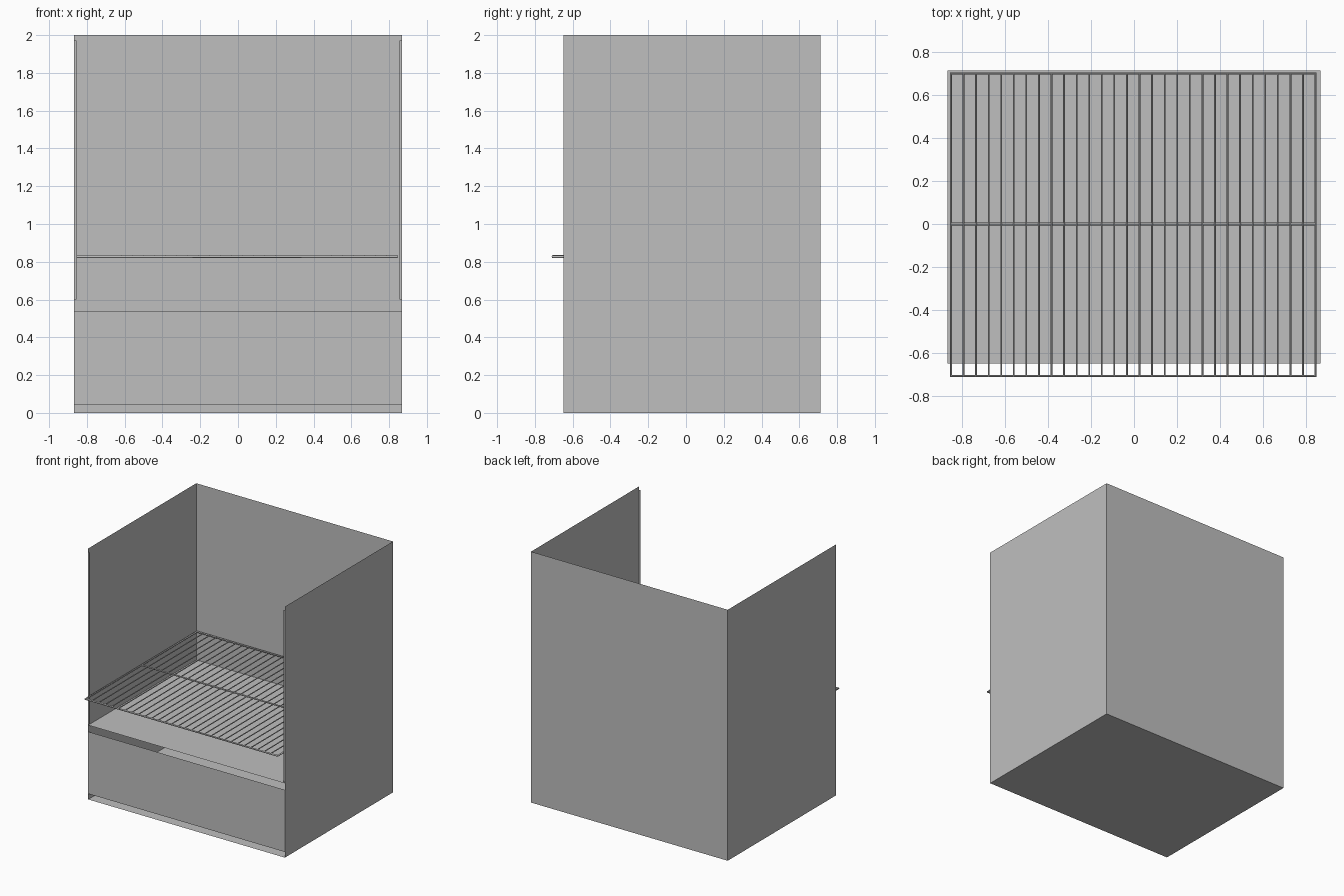
import bpy, math
from mathutils import Vector

if "Cube" in bpy.data.objects:
    bpy.data.objects.remove(bpy.data.objects["Cube"])

steel = bpy.data.materials.new("grey_steel")
steel.diffuse_color = (0.52, 0.52, 0.52, 1)
steel.use_nodes = True
steel.node_tree.nodes["Principled BSDF"].inputs["Base Color"].default_value = steel.diffuse_color

W, FRONT, BACK, TOP = 0.867, -0.648, 0.713, 2.0


def sheet(name, profile, extrude):
    """Folded sheet metal: an open profile swept along a vector."""
    e = Vector(extrude)
    n = len(profile)
    verts = [Vector(p) for p in profile] + [Vector(p) + e for p in profile]
    faces = [(i, i + 1, n + i + 1, n + i) for i in range(n - 1)]
    mesh = bpy.data.meshes.new(name)
    mesh.from_pydata(verts, [], faces)
    obj = bpy.data.objects.new(name, mesh)
    bpy.context.collection.objects.link(obj)
    mesh.materials.append(steel)
    return obj


def wires(name, paths, radius, cyclic=False):
    """Round wires following straight paths, converted to one mesh."""
    cu = bpy.data.curves.new(name, 'CURVE')
    cu.dimensions = '3D'
    cu.bevel_depth = radius
    cu.bevel_resolution = 2
    cu.use_fill_caps = True
    for path in paths:
        sp = cu.splines.new('POLY')
        sp.points.add(len(path) - 1)
        for pt, co in zip(sp.points, path):
            pt.co = (*co, 1)
        sp.use_cyclic_u = cyclic
    obj = bpy.data.objects.new(name, cu)
    bpy.context.collection.objects.link(obj)
    cu.materials.append(steel)
    bpy.ops.object.select_all(action='DESELECT')
    obj.select_set(True)
    bpy.context.view_layer.objects.active = obj
    bpy.ops.object.convert(target='MESH')
    bpy.ops.object.shade_smooth_by_angle(angle=math.radians(50))
    return bpy.context.object


# Housing: U-shaped wall, bottom plate and charcoal shelf
sheet("housing_walls", [(-W, FRONT, 0), (-W, BACK, 0), (W, BACK, 0), (W, FRONT, 0)], (0, 0, TOP))
sheet("bottom_plate", [(-W, FRONT, 0), (-W, BACK, 0)], (2 * W, 0, 0))
sheet("charcoal_shelf", [(-W, FRONT, 0.592), (-W, BACK, 0.592)], (2 * W, 0, 0))

# Narrow folded lips on the front edges of the side walls
for side, label in ((-1, "left"), (1, "right")):
    sheet(label + "_lip", [(side * W, FRONT, 0.6), (side * (W - 0.013), FRONT, 0.6)], (0, 0, 1.372))

# Ash drawer: front panel folded into its floor
sheet("ash_drawer", [(-W, FRONT, 0.54), (-W, FRONT, 0.045), (-W, BACK, 0.045)], (2 * W, 0, 0))

# Grate: outer frame, middle cross rod and thin bars
x0, x1, y0, y1, z = -0.850, 0.843, -0.706, 0.698, 0.827
wires("grate_frame", [[(x0, y0, z), (x1, y0, z), (x1, y1, z), (x0, y1, z)]], 0.007, True)
wires("grate_cross_rod", [[(x0, 0, z), (x1, 0, z)]], 0.006)
step = (x1 - x0) / 29
wires("grate_bars", [[(x0 + i * step, y0, z + 0.004), (x0 + i * step, y1, z + 0.004)]
                     for i in range(1, 29)], 0.004)
